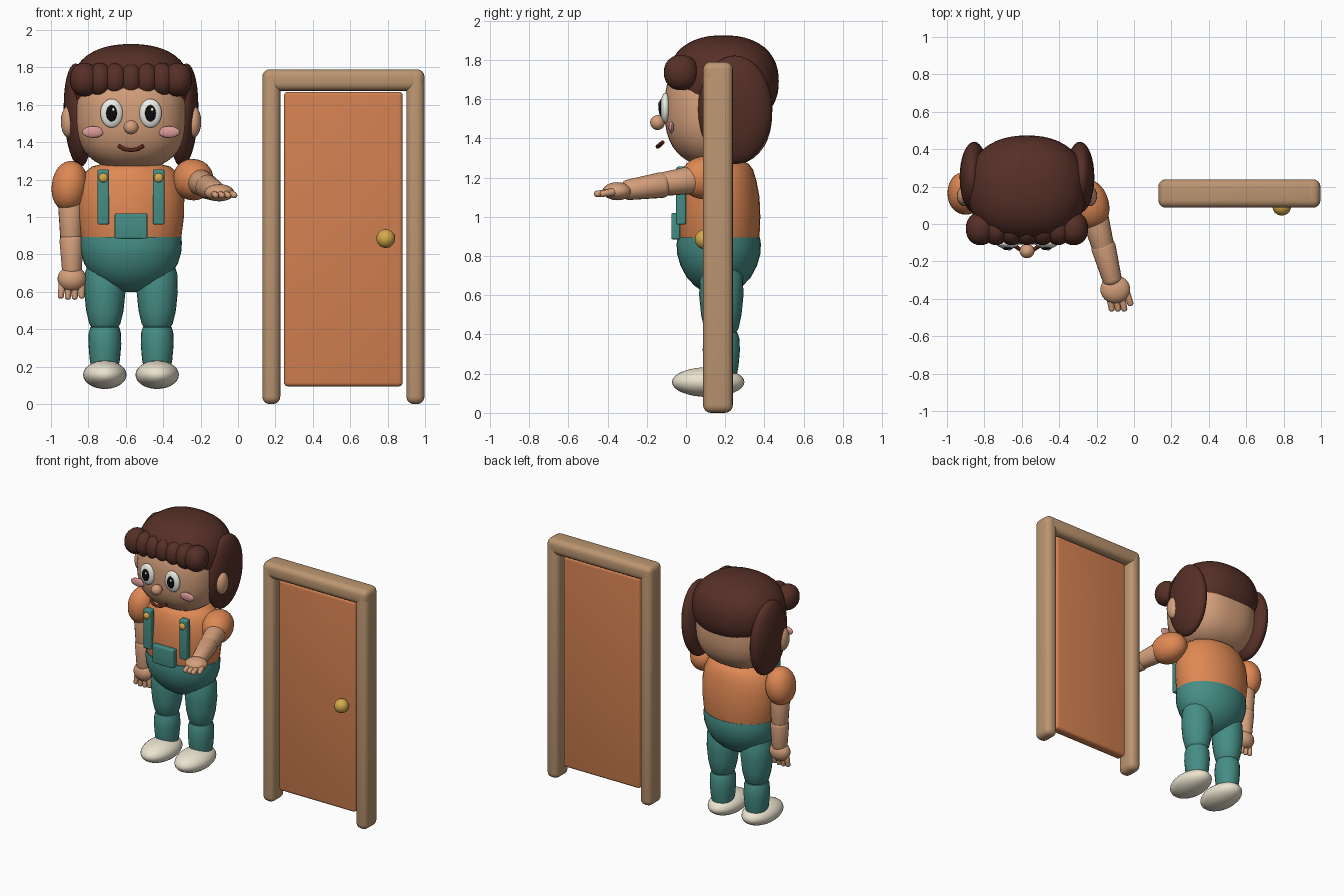
import bpy, bmesh
from math import sin, cos, pi
from mathutils import Vector

if "Cube" in bpy.data.objects:
    bpy.data.objects.remove(bpy.data.objects["Cube"])

CX = -0.572  # centre line of the figure


def material(name, r, g, b):
    m = bpy.data.materials.new(name)
    m.diffuse_color = (r ** 2.2, g ** 2.2, b ** 2.2, 1)
    m.use_nodes = True
    m.node_tree.nodes["Principled BSDF"].inputs["Base Color"].default_value = m.diffuse_color
    return m


SKIN = material("skin", 0.83, 0.62, 0.48)
HAIR = material("hair", 0.34, 0.2, 0.17)
SHIRT = material("shirt_orange", 0.87, 0.53, 0.33)
TEAL = material("teal", 0.28, 0.55, 0.52)
WHITE = material("white", 0.93, 0.93, 0.9)
CREAM = material("cream", 0.92, 0.89, 0.81)
BLACK = material("black", 0.08, 0.08, 0.09)
PINK = material("pink", 0.86, 0.6, 0.6)
MOUTH = material("mouth_brown", 0.35, 0.16, 0.13)
GOLD = material("gold", 0.83, 0.66, 0.3)
WOOD = material("frame_wood", 0.73, 0.58, 0.44)
DOOR = material("door_orange", 0.82, 0.5, 0.32)


def finish(name, bm, mat, loc=(0, 0, 0)):
    bmesh.ops.recalc_face_normals(bm, faces=bm.faces)
    me = bpy.data.meshes.new(name)
    bm.to_mesh(me)
    bm.free()
    me.polygons.foreach_set("use_smooth", [True] * len(me.polygons))
    me.materials.append(mat)
    ob = bpy.data.objects.new(name, me)
    ob.location = loc
    bpy.context.collection.objects.link(ob)
    bpy.ops.object.select_all(action='DESELECT')
    ob.select_set(True)
    bpy.context.view_layer.objects.active = ob
    bpy.ops.object.shade_smooth_by_angle(angle=0.7)
    return ob


def blob(name, loc, size, mat, p=2.0, rot=(0, 0, 0), seg=32):
    """Ellipsoid; p > 2 makes it boxier."""
    bm = bmesh.new()
    bmesh.ops.create_uvsphere(bm, u_segments=seg, v_segments=seg // 2, radius=1)
    for v in bm.verts:
        n = sum(abs(c) ** p for c in v.co) ** (1 / p)
        v.co = Vector(c / n * s for c, s in zip(v.co, size))
    ob = finish(name, bm, mat, loc)
    ob.rotation_euler = rot
    return ob


def loft(name, rings, mat, loc=(0, 0, 0), seg=32):
    """Stack of elliptical rings (z, rx, ry), capped at both ends."""
    bm = bmesh.new()
    rows = [[bm.verts.new((rx * cos(2 * pi * i / seg), ry * sin(2 * pi * i / seg), z))
             for i in range(seg)] for z, rx, ry in rings]
    for a, b in zip(rows, rows[1:]):
        for i in range(seg):
            j = (i + 1) % seg
            bm.faces.new((a[i], a[j], b[j], b[i]))
    bm.faces.new(rows[0])
    bm.faces.new(rows[-1])
    return finish(name, bm, mat, loc)


def limb(name, a, b, ra, rb, mat, seg=20):
    """Tapered capsule from a to b with rounded ends inside the span."""
    a, b = Vector(a), Vector(b)
    d = (b - a).length
    angles = [0.05, 0.4, 0.8, 1.2, pi / 2]
    ea, eb = min(ra, d / 2) * 0.7, min(rb, d / 2) * 0.7
    rings = [(ea * (1 - cos(t)), ra * sin(t)) for t in angles]
    rings += [(d - eb * (1 - cos(t)), rb * sin(t)) for t in reversed(angles)]
    ob = loft(name, [(z, r, r) for z, r in rings], mat, a, seg)
    ob.rotation_euler = (b - a).to_track_quat('Z', 'Y').to_euler()
    return ob


def box(name, x, y, z, mat, bevel):
    """Bevelled box given by its ranges."""
    bm = bmesh.new()
    bmesh.ops.create_cube(bm, size=1)
    for v in bm.verts:
        v.co = Vector(r[0] + (c + 0.5) * (r[1] - r[0]) for c, r in zip(v.co, (x, y, z)))
    bmesh.ops.bevel(bm, geom=bm.edges[:], offset=bevel, segments=4, profile=0.5, affect='EDGES')
    return finish(name, bm, mat)


# Door and frame
box("door_post_left", (0.13, 0.226), (0.087, 0.239), (0, 1.79), WOOD, 0.04)
box("door_post_right", (0.9, 0.997), (0.087, 0.239), (0, 1.79), WOOD, 0.04)
box("door_lintel", (0.13, 0.997), (0.087, 0.239), (1.675, 1.79), WOOD, 0.04)
box("door_panel", (0.246, 0.88), (0.125, 0.2), (0.095, 1.67), DOOR, 0.02)
blob("door_knob", (0.79, 0.095, 0.885), (0.05, 0.05, 0.05), GOLD)

# Torso and trousers
loft("shirt", [(0.84, 0.255, 0.195), (0.9, 0.27, 0.205), (1.0, 0.283, 0.209), (1.1, 0.285, 0.205),
               (1.18, 0.272, 0.19), (1.24, 0.245, 0.172), (1.27, 0.21, 0.15), (1.285, 0.15, 0.11)],
     SHIRT, (CX, 0.17, 0))
loft("trouser_hips", [(0.6, 0.03, 0.025), (0.615, 0.09, 0.075), (0.645, 0.155, 0.12), (0.69, 0.212, 0.163),
                      (0.75, 0.25, 0.195), (0.81, 0.268, 0.212), (0.86, 0.272, 0.215), (0.893, 0.27, 0.21)],
     TEAL, (CX, 0.167, 0))

# Head and hair
blob("head", (CX, 0.165, 1.55), (0.3, 0.275, 0.297), SKIN, 2.5, seg=48)
blob("hair_cap", (CX, 0.19, 1.69), (0.318, 0.283, 0.235), HAIR, 2.3, seg=48)
for i in range(7):
    x = (i - 3) * 0.083
    r = 0.078 if abs(i - 3) == 3 else 0.066
    blob("fringe_lobe", (CX + x, -0.025, 1.735), (r, 0.088, 0.09), HAIR, 2.2, seg=24)

# Mouth
mouth = bpy.data.curves.new("mouth", 'CURVE')
mouth.dimensions = '3D'
mouth.bevel_depth = 0.011
mouth.bevel_resolution = 3
mouth.use_fill_caps = True
pts = [(-0.065, -0.118, 1.38), (-0.035, -0.137, 1.363), (0, -0.144, 1.358),
       (0.035, -0.137, 1.363), (0.065, -0.118, 1.38)]
sp = mouth.splines.new('POLY')
sp.points.add(len(pts) - 1)
for q, (x, y, z) in zip(sp.points, pts):
    q.co = (CX + x, y, z, 1)
mouth.materials.append(MOUTH)
bpy.context.collection.objects.link(bpy.data.objects.new("mouth", mouth))
blob("nose", (CX, -0.145, 1.48), (0.04, 0.038, 0.038), SKIN, seg=20)

# Mirrored face, overall and leg parts
for side, s in (("left", -1), ("right", 1)):
    def at(dx, y, z):
        return (CX + s * dx, y, z)

    blob("hair_side_" + side, at(0.283, 0.25, 1.545), (0.076, 0.19, 0.277), HAIR, rot=(0, s * 0.05, 0))
    blob("ear_" + side, at(0.335, 0.15, 1.51), (0.04, 0.055, 0.085), SKIN, seg=20)
    blob("eye_" + side, at(0.104, -0.105, 1.555), (0.06, 0.026, 0.077), WHITE)
    blob("pupil_" + side, (CX + s * 0.104, -0.127, 1.555), (0.029, 0.013, 0.044), BLACK, seg=20)
    blob("eye_glint_" + side, (CX + s * 0.104 + 0.009, -0.138, 1.575), (0.008, 0.005, 0.01), WHITE, seg=12)
    blob("cheek_" + side, at(0.203, -0.075, 1.455), (0.058, 0.014, 0.031), PINK, seg=20)
    x = CX + s * 0.148
    box("strap_" + side, (x - 0.031, x + 0.031), (-0.05, 0.0), (0.96, 1.255), TEAL, 0.01)
    blob("strap_button_" + side, (x, -0.053, 1.21), (0.025, 0.015, 0.025), GOLD, seg=16)
    loft("thigh_" + side, [(0.39, 0.04, 0.045), (0.4, 0.065, 0.07), (0.43, 0.083, 0.088), (0.5, 0.1, 0.103),
                           (0.6, 0.11, 0.113), (0.7, 0.107, 0.11), (0.78, 0.08, 0.08)], TEAL, at(0.14, 0.18, 0), 24)
    loft("shin_" + side, [(0.17, 0.068, 0.075), (0.24, 0.081, 0.088), (0.32, 0.088, 0.095), (0.38, 0.086, 0.092),
                          (0.41, 0.078, 0.082), (0.425, 0.05, 0.055)], TEAL, at(0.14, 0.18, 0), 24)
    blob("shoe_" + side, at(0.14, 0.113, 0.157), (0.116, 0.185, 0.076), CREAM)

box("bib_pocket", (CX - 0.087, CX + 0.087), (-0.075, -0.03), (0.885, 1.02), TEAL, 0.008)

# Hanging arm
blob("sleeve_left", (-0.9, 0.165, 1.165), (0.096, 0.115, 0.135), SHIRT, 2.1, (0, 0.12, 0))
limb("upper_arm_left", (-0.895, 0.165, 1.12), (-0.892, 0.165, 0.85), 0.068, 0.058, SKIN)
limb("forearm_left", (-0.892, 0.165, 0.92), (-0.887, 0.16, 0.68), 0.064, 0.054, SKIN)
blob("hand_left", (-0.888, 0.158, 0.67), (0.077, 0.06, 0.068), SKIN, seg=24)
for i in range(4):
    f = i - 1.5
    limb("finger_left", (-0.888 + f * 0.033, 0.155, 0.66),
         (-0.892 + f * 0.038, 0.145, 0.555 + 0.006 * abs(f)), 0.02, 0.016, SKIN, 12)

# Reaching arm
blob("sleeve_right", (-0.24, 0.105, 1.2), (0.105, 0.135, 0.11), SHIRT, 2.1, (0.1, 0.1, 0.3))
limb("upper_arm_right", (-0.22, 0.08, 1.195), (-0.155, -0.16, 1.16), 0.072, 0.06, SKIN)
limb("forearm_right", (-0.175, -0.08, 1.168), (-0.108, -0.33, 1.132), 0.066, 0.052, SKIN)
blob("hand_right", (-0.1, -0.35, 1.13), (0.08, 0.075, 0.046), SKIN, seg=24)
for i in range(4):
    f = i - 1.5
    limb("finger_right", (-0.088 + f * 0.03, -0.36, 1.128),
         (-0.066 + f * 0.034, -0.468 + (0.03 if i == 3 else 0), 1.115), 0.02, 0.016, SKIN, 12)
